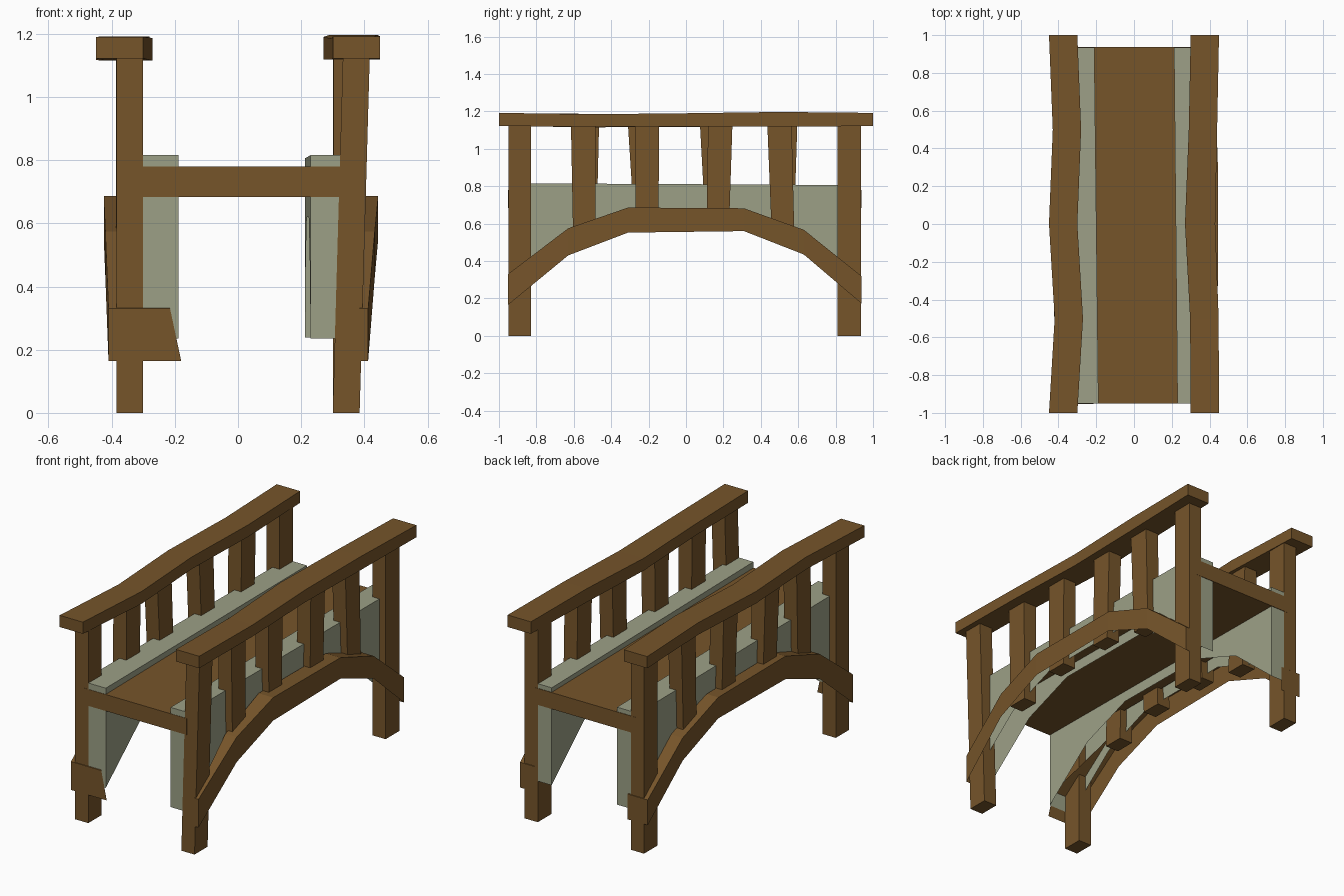
import bpy, bmesh

if "Cube" in bpy.data.objects:
    bpy.data.objects.remove(bpy.data.objects["Cube"])


def material(name, rgb):
    m = bpy.data.materials.new(name)
    m.diffuse_color = (*rgb, 1)
    m.use_nodes = True
    m.node_tree.nodes["Principled BSDF"].inputs["Base Color"].default_value = m.diffuse_color
    return m


WOOD = material("brown_wood", (0.181, 0.090, 0.023))
STONE = material("mossy_stone", (0.335, 0.352, 0.240))


def loft(name, sections, mat, open_sides=()):
    """Skin a row of four-cornered sections into a solid; open_sides are left out."""
    bm = bmesh.new()
    rings = [[bm.verts.new(p) for p in s] for s in sections]
    dropped = []
    for a, b in zip(rings, rings[1:]):
        for i in range(4):
            j = (i + 1) % 4
            f = bm.faces.new((a[i], a[j], b[j], b[i]))
            if i in open_sides:
                dropped.append(f)
    bm.faces.new(rings[0])
    bm.faces.new(rings[-1])
    bmesh.ops.recalc_face_normals(bm, faces=bm.faces)
    if dropped:
        bmesh.ops.delete(bm, geom=dropped, context='FACES')
    me = bpy.data.meshes.new(name)
    bm.to_mesh(me)
    bm.free()
    me.materials.append(mat)
    ob = bpy.data.objects.new(name, me)
    bpy.context.collection.objects.link(ob)
    return ob


def rect_xz(y, x0, x1, z0, z1):
    return [(x0, y, z0), (x1, y, z0), (x1, y, z1), (x0, y, z1)]


def rect_xy(z, x0, x1, y0, y1):
    return [(x0, y0, z), (x1, y0, z), (x1, y1, z), (x0, y1, z)]


# deck
loft("deck", [rect_xz(-0.951, -0.33, 0.335, 0.684, 0.78),
              rect_xz(0.937, -0.33, 0.335, 0.684, 0.78)], WOOD)

# corner posts (the front right one leans outward)
for name, s, y0, y1, lean in (("front_left_post", -1, -0.95, -0.83, 0),
                              ("front_right_post", 1, -0.95, -0.83, 0.032),
                              ("back_left_post", -1, 0.81, 0.936, 0),
                              ("back_right_post", 1, 0.81, 0.936, 0)):
    loft(name, [rect_xy(0, s * 0.30, s * 0.385, y0, y1),
                rect_xy(1.125, s * (0.30 + lean), s * (0.385 + lean), y0, y1)], WOOD)

# balusters: (bottom y centre, top y centre, bottom z)
for side, s, rows in (
        ("right", 1, ((-0.543, -0.55, 0.50), (-0.208, -0.208, 0.575),
                      (0.17, 0.183, 0.575), (0.52, 0.50, 0.505))),
        ("left", -1, ((-0.54, -0.53, 0.50), (-0.215, -0.245, 0.575),
                      (0.165, 0.14, 0.575), (0.515, 0.53, 0.505)))):
    for i, (yb, yt, zb) in enumerate(rows):
        loft(f"{side}_baluster_{i + 1}",
             [rect_xy(zb, s * 0.302, s * 0.387, yb - 0.06, yb + 0.06),
              rect_xy(1.125, s * 0.302, s * 0.387, yt - 0.065, yt + 0.065)], WOOD)

# wavy hand rails: (y, inner x, outer x, bottom z, top z)
rails = {
    "left_rail": ((-1, -0.30, -0.45, 1.122, 1.19), (-0.5, -0.27, -0.42, 1.115, 1.187),
                  (0, -0.30, -0.45, 1.117, 1.187), (0.5, -0.28, -0.43, 1.122, 1.192),
                  (1, -0.30, -0.45, 1.122, 1.19)),
    "right_rail": ((-1, 0.30, 0.45, 1.122, 1.192), (-0.5, 0.297, 0.448, 1.118, 1.185),
                   (0, 0.27, 0.43, 1.118, 1.19), (0.5, 0.29, 0.44, 1.118, 1.197),
                   (1, 0.30, 0.45, 1.122, 1.192)),
}
for name, rows in rails.items():
    loft(name, [rect_xz(*r) for r in rows], WOOD)

# stone side walls, hollow, with arched open undersides: (y, bottom z)
curve = ((-0.949, 0.235), (-0.63, 0.50), (-0.31, 0.62),
         (0.31, 0.62), (0.63, 0.50), (0.934, 0.238))
for side, xf, xb, xo in (("left", -0.188, -0.21, -0.345), ("right", 0.23, 0.212, 0.345)):
    secs = []
    for y, zb in curve:
        t = (y + 0.949) / 1.883
        secs.append(rect_xz(y, xf + (xb - xf) * t, xo, zb, 0.816 - 0.01 * t))
    loft(f"{side}_stone_wall", secs, STONE, open_sides=(0,))

# arch beams, open below and inside: (y, bottom z, top z)
profile = ((-0.952, 0.165, 0.33), (-0.63, 0.43, 0.575), (-0.31, 0.552, 0.686),
           (0.31, 0.56, 0.682), (0.63, 0.435, 0.567), (0.938, 0.173, 0.32))
# inner bottom x, inner top x, outer x
arch_x = {
    "left_arch": ((-0.18, -0.215, -0.41), (-0.34, -0.34, -0.42), (-0.35, -0.35, -0.425),
                  (-0.35, -0.35, -0.425), (-0.34, -0.34, -0.42), (-0.28, -0.28, -0.41)),
    "right_arch": ((0.385, 0.385, 0.412), (0.36, 0.36, 0.433), (0.35, 0.35, 0.444),
                   (0.35, 0.35, 0.444), (0.35, 0.35, 0.433), (0.32, 0.32, 0.412)),
}
for name, xs in arch_x.items():
    loft(name, [[(xo, y, z0), (ib, y, z0), (it, y, z1), (xo, y, z1)]
                for (y, z0, z1), (ib, it, xo) in zip(profile, xs)], WOOD, open_sides=(0, 1))
